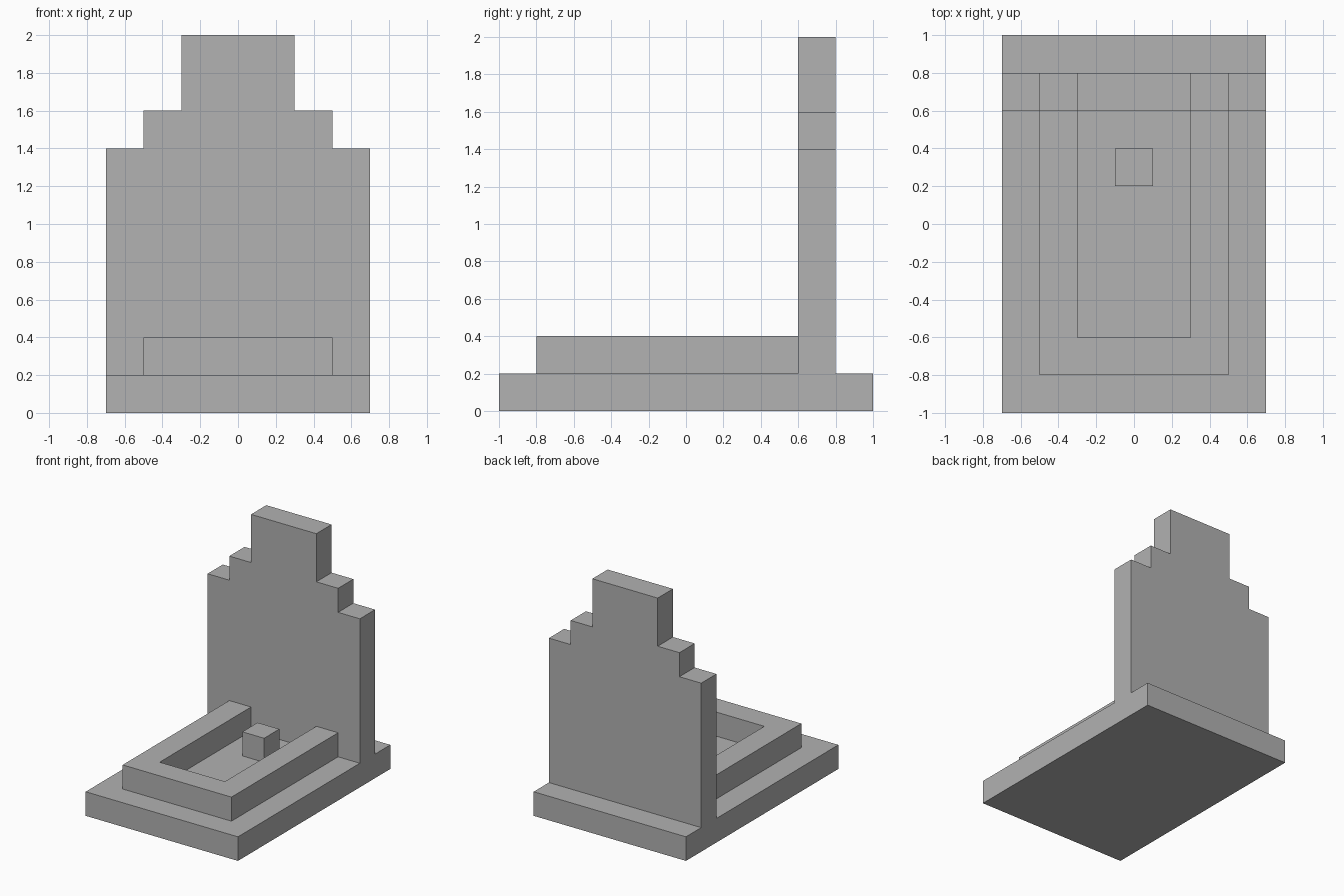
import bpy
import bmesh

cube = bpy.data.objects.get("Cube")
if cube:
    bpy.data.objects.remove(cube, do_unlink=True)

# One plain stone colour
stone = bpy.data.materials.new("grey_stone")
stone.use_nodes = True
GREY = (0.445, 0.445, 0.445, 1)
stone.diffuse_color = GREY
stone.node_tree.nodes["Principled BSDF"].inputs["Base Color"].default_value = GREY


def extrude_profile(name, points, direction):
    """Fill a closed outline and extrude it into a solid."""
    bm = bmesh.new()
    face = bm.faces.new([bm.verts.new(p) for p in points])
    result = bmesh.ops.extrude_face_region(bm, geom=[face], use_keep_orig=True)
    moved = [g for g in result["geom"] if isinstance(g, bmesh.types.BMVert)]
    bmesh.ops.translate(bm, verts=moved, vec=direction)
    bmesh.ops.recalc_face_normals(bm, faces=bm.faces)
    mesh = bpy.data.meshes.new(name)
    bm.to_mesh(mesh)
    bm.free()
    mesh.materials.append(stone)
    obj = bpy.data.objects.new(name, mesh)
    bpy.context.collection.objects.link(obj)
    return obj


def mirrored(half):
    """Complete a right-hand outline with its mirror image in x."""
    return half + [(-x, v) for x, v in reversed(half)]


def slab(name, half_width, y0, y1, z0, z1):
    outline = mirrored([(half_width, y0), (half_width, y1)])
    return extrude_profile(name, [(x, y, z0) for x, y in outline], (0, 0, z1 - z0))


# Base slab
slab("base_slab", 0.7, -1, 1, 0, 0.2)

# Stepped upright headstone
steps = mirrored([(0.7, 0.2), (0.7, 1.4), (0.5, 1.4), (0.5, 1.6), (0.3, 1.6), (0.3, 2)])
extrude_profile("stepped_headstone", [(x, 0.6, z) for x, z in steps], (0, 0.2, 0))

# U-shaped kerb, open towards the headstone
kerb = mirrored([(0.3, -0.6), (0.3, 0.6), (0.5, 0.6), (0.5, -0.8)])
extrude_profile("kerb", [(x, y, 0.2) for x, y in kerb], (0, 0, 0.2))

# Small block inside the kerb
slab("small_block", 0.1, 0.2, 0.4, 0.2, 0.4)
